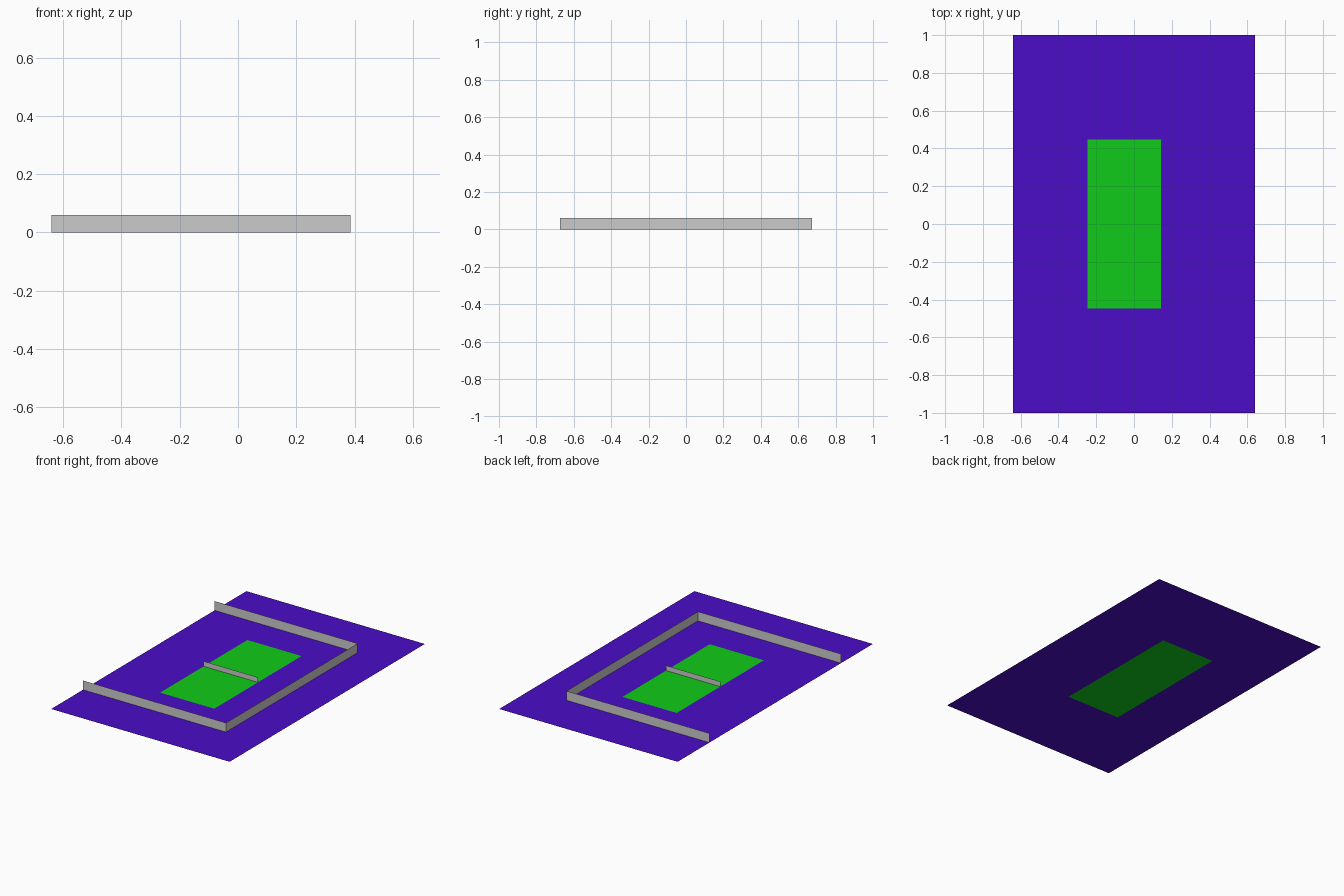
import bpy

if "Cube" in bpy.data.objects:
    bpy.data.objects.remove(bpy.data.objects["Cube"])

COURT_X0, COURT_X1, COURT_Y = -0.246, 0.143, 0.447
GROUND_X, GROUND_Y = 0.64, 1.0
FENCE_X, FENCE_Y, FENCE_H = 0.386, 0.674, 0.06
NET_H = 0.033


def material(name, colour):
    mat = bpy.data.materials.new(name)
    mat.diffuse_color = (*colour, 1.0)
    mat.use_nodes = True
    mat.node_tree.nodes["Principled BSDF"].inputs["Base Color"].default_value = mat.diffuse_color
    return mat


def sheet(name, verts, faces, mat=None):
    mesh = bpy.data.meshes.new(name)
    mesh.from_pydata(verts, [], faces)
    mesh.update()
    obj = bpy.data.objects.new(name, mesh)
    bpy.context.collection.objects.link(obj)
    if mat:
        mesh.materials.append(mat)
    return obj


def rectangle(x0, x1, y0, y1):
    return [(x0, y0, 0), (x1, y0, 0), (x1, y1, 0), (x0, y1, 0)]


def wall(name, path, height):
    """Thin upright panel following a path of ground points."""
    n = len(path)
    verts = [(x, y, z) for z in (0, height) for x, y in path]
    faces = [(i, i + 1, n + i + 1, n + i) for i in range(n - 1)]
    return sheet(name, verts, faces)


purple = material("purple_surface", (0.07, 0.004, 0.57))
green = material("green_surface", (0.005, 0.6, 0.01))

# Surround with an opening for the court
outer = rectangle(-GROUND_X, GROUND_X, -GROUND_Y, GROUND_Y)
inner = rectangle(COURT_X0, COURT_X1, -COURT_Y, COURT_Y)
ring = [(i, (i + 1) % 4, 4 + (i + 1) % 4, 4 + i) for i in range(4)]
sheet("court_surround", outer + inner, ring, purple)

# Two halves of the playing court
for name, y0, y1 in (("front_court", -COURT_Y, 0), ("back_court", 0, COURT_Y)):
    sheet(name, rectangle(COURT_X0, COURT_X1, y0, y1), [(0, 1, 2, 3)], green)

# Net across the middle
wall("net", [(COURT_X0, 0), (COURT_X1, 0)], NET_H)

# Fence on three sides, open on the left
wall("fence", [(-GROUND_X, -FENCE_Y), (FENCE_X, -FENCE_Y),
               (FENCE_X, FENCE_Y), (-GROUND_X, FENCE_Y)], FENCE_H)
